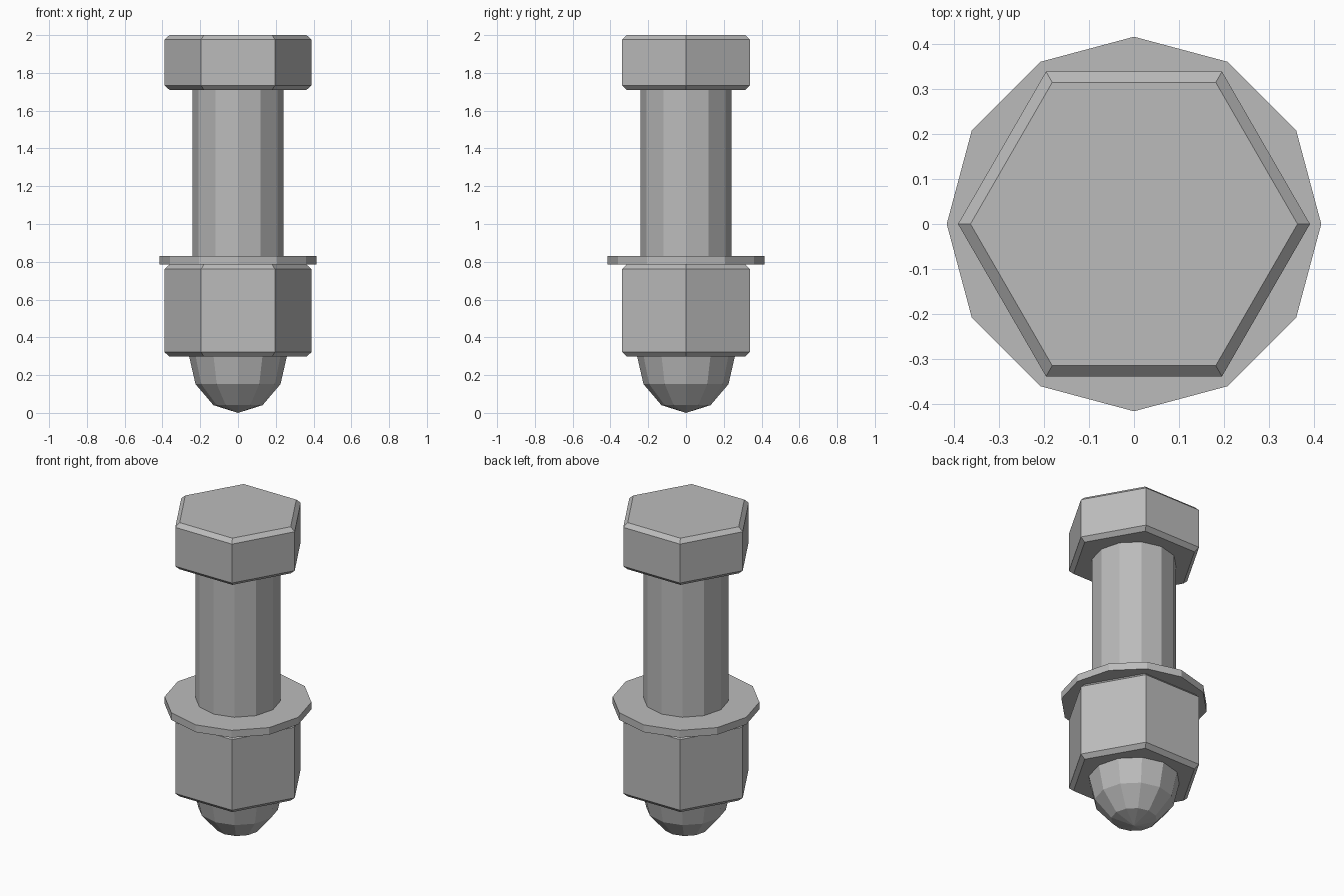
import bpy
import math

cube = bpy.data.objects.get("Cube")
if cube:
    bpy.data.objects.remove(cube, do_unlink=True)

steel = bpy.data.materials.new("grey steel")
steel.use_nodes = True
GREY = (0.5, 0.5, 0.5, 1)
steel.diffuse_color = GREY
steel.node_tree.nodes["Principled BSDF"].inputs["Base Color"].default_value = GREY


def lathe(name, profile, sides):
    """Flat-faced solid from a bottom-to-top (radius, height) profile."""
    verts, faces, rings = [], [], []
    for r, z in profile:
        count = sides if r > 0 else 1
        ring = []
        for i in range(count):
            a = math.tau * i / sides
            ring.append(len(verts))
            verts.append((r * math.cos(a), r * math.sin(a), z))
        rings.append(ring)
    for low, high in zip(rings, rings[1:]):
        for i in range(sides):
            j = (i + 1) % sides
            if len(low) == 1:
                faces.append((low[0], high[j], high[i]))
            else:
                faces.append((low[i], low[j], high[j], high[i]))
    if len(rings[0]) > 1:
        faces.append(rings[0][::-1])
    faces.append(rings[-1])
    mesh = bpy.data.meshes.new(name)
    mesh.from_pydata(verts, [], faces)
    mesh.materials.append(steel)
    obj = bpy.data.objects.new(name, mesh)
    bpy.context.collection.objects.link(obj)
    return obj


def chamfered_hex(name, bottom, top, radius=0.39, cut=0.024):
    inner = radius - cut * 1.15
    return lathe(name, [(inner, bottom), (radius, bottom + cut),
                        (radius, top - cut), (inner, top)], 6)


# Bolt head, shank, washer and nut
chamfered_hex("bolt_head", 1.71, 2.0)
lathe("shank", [(0.24, 0.31), (0.24, 1.72)], 12)
lathe("washer", [(0.415, 0.785), (0.415, 0.83)], 12)
chamfered_hex("nut", 0.298, 0.785)

# Rounded tip: lower half of a stretched ball
dome = [(0.26 * math.sin(math.radians(a)), 0.305 * (1 - math.cos(math.radians(a))))
        for a in (0, 30, 60, 90)]
lathe("rounded_tip", dome, 12)
